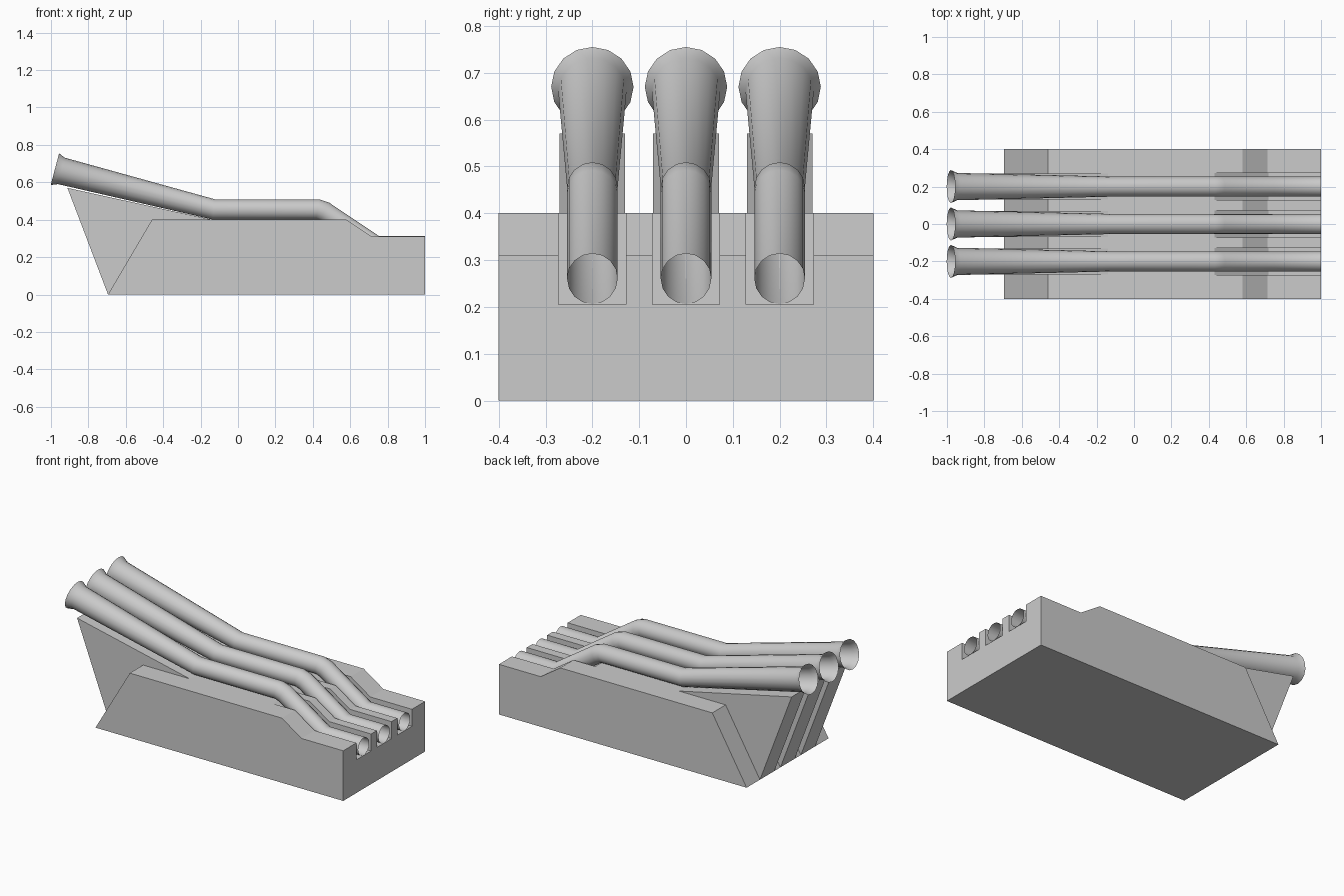
import bpy, bmesh, math
from mathutils import Vector

if "Cube" in bpy.data.objects:
    bpy.data.objects.remove(bpy.data.objects["Cube"])

LANES = (-0.2, 0.0, 0.2)
SIDES = 16


def add_object(name, bm):
    bmesh.ops.recalc_face_normals(bm, faces=bm.faces)
    mesh = bpy.data.meshes.new(name)
    bm.to_mesh(mesh)
    bm.free()
    obj = bpy.data.objects.new(name, mesh)
    bpy.context.collection.objects.link(obj)
    return obj


def extrude_profile(name, profile, y0, y1):
    """Solid from an xz outline, extruded along y."""
    bm = bmesh.new()
    face = bm.faces.new([bm.verts.new((x, y0, z)) for x, z in profile])
    ext = bmesh.ops.extrude_face_region(bm, geom=[face])
    verts = [v for v in ext["geom"] if isinstance(v, bmesh.types.BMVert)]
    bmesh.ops.translate(bm, verts=verts, vec=(0, y1 - y0, 0))
    return add_object(name, bm)


def select_only(obj):
    bpy.ops.object.select_all(action="DESELECT")
    obj.select_set(True)
    bpy.context.view_layer.objects.active = obj


def open_tube(name, path, y):
    """Open tube along (x, z, radius) points with mitred bends."""
    pts = [Vector((x, 0, z)) for x, z, r in path]
    bm = bmesh.new()
    rings = []
    for i, p in enumerate(pts):
        a = (p - pts[i - 1]).normalized() if i else (pts[1] - p).normalized()
        b = (pts[i + 1] - p).normalized() if i < len(pts) - 1 else a
        t = (a + b).normalized()
        up = Vector((-t.z, 0, t.x)) / t.dot(a)
        r = path[i][2]
        ring = []
        for k in range(SIDES):
            ang = 2 * math.pi * k / SIDES
            co = p + up * (r * math.cos(ang)) + Vector((0, y + r * math.sin(ang), 0))
            ring.append(bm.verts.new(co))
        rings.append(ring)
    for r0, r1 in zip(rings, rings[1:]):
        for k in range(SIDES):
            n = (k + 1) % SIDES
            bm.faces.new((r0[k], r0[n], r1[n], r1[k]))
    obj = add_object(name, bm)
    select_only(obj)
    bpy.ops.object.shade_smooth_by_angle(angle=math.radians(35))
    return obj


# Base block with stepped right end
base = extrude_profile("base_block", [(-0.695, 0), (1, 0), (1, 0.31), (0.715, 0.31),
                                      (0.58, 0.40), (-0.46, 0.40)], -0.4, 0.4)

# Channels sunk into the right end for the pipes
for y in LANES:
    cutter = extrude_profile("channel_cutter", [(0.43, 0.40), (0.72, 0.205), (1.1, 0.205),
                                                (1.1, 0.6), (0.43, 0.6)], y - 0.072, y + 0.072)
    cutter.hide_render = True
    mod = base.modifiers.new("channel", "BOOLEAN")
    mod.operation = "DIFFERENCE"
    mod.solver = "EXACT"
    mod.object = cutter
    select_only(base)
    bpy.ops.object.modifier_apply(modifier=mod.name)
    bpy.data.objects.remove(cutter)

# Pipe route: flared mouth, tapering slope, flat run, drop, outlet
route = [(-0.979, 0.670, 0.088), (-0.945, 0.661, 0.073), (-0.13, 0.455, 0.054),
         (0.425, 0.455, 0.054), (0.462, 0.443, 0.054), (0.735, 0.26, 0.054),
         (1.0, 0.26, 0.054)]

for i, y in enumerate(LANES, 1):
    # Slanted support under each mouth
    extrude_profile(f"pipe_support_{i}", [(-0.695, 0), (-0.14, 0), (-0.14, 0.40),
                                          (-0.912, 0.57)], y - 0.07, y + 0.07)
    open_tube(f"pipe_{i}", route, y)
